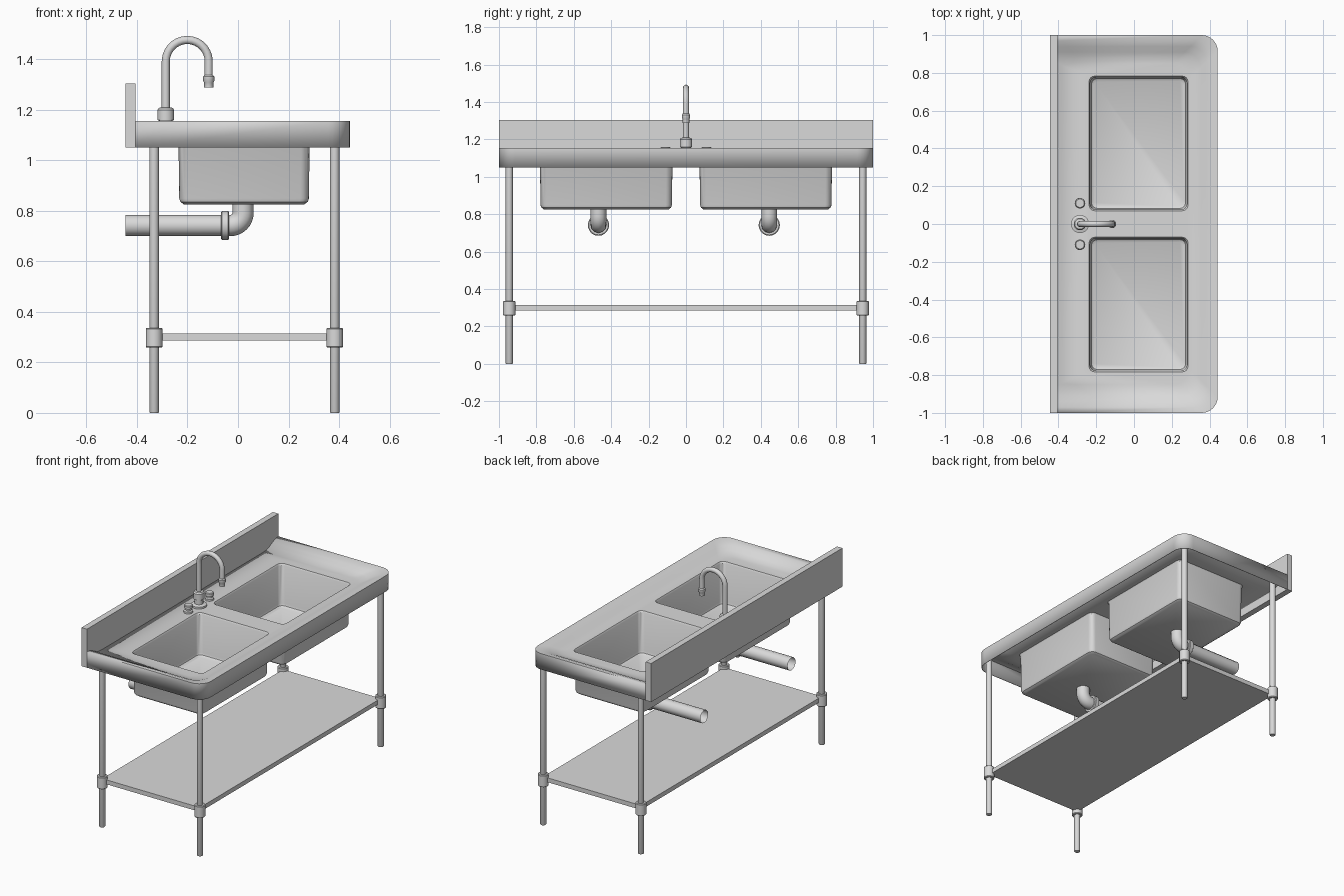
import bpy
import bmesh
from math import sin, cos, pi, radians
from mathutils import Matrix, Vector

cube = bpy.data.objects.get("Cube")
if cube:
    bpy.data.objects.remove(cube, do_unlink=True)

steel = bpy.data.materials.new("brushed_steel")
steel.use_nodes = True
GREY = (0.7, 0.7, 0.7, 1)
steel.diffuse_color = GREY
steel.node_tree.nodes["Principled BSDF"].inputs["Base Color"].default_value = GREY


def activate(obj):
    bpy.ops.object.select_all(action='DESELECT')
    obj.select_set(True)
    bpy.context.view_layer.objects.active = obj


def finish(name, bm, smooth=True):
    mesh = bpy.data.meshes.new(name)
    bm.to_mesh(mesh)
    bm.free()
    mesh.materials.append(steel)
    obj = bpy.data.objects.new(name, mesh)
    bpy.context.collection.objects.link(obj)
    if smooth:
        activate(obj)
        bpy.ops.object.shade_smooth_by_angle(angle=radians(35))
    return obj


def box(name, lo, hi):
    lo, hi = Vector(lo), Vector(hi)
    bm = bmesh.new()
    bmesh.ops.create_cube(bm, size=1, matrix=Matrix.Translation((lo + hi) / 2)
                          @ Matrix.Diagonal((*(hi - lo), 1)))
    return finish(name, bm, False)


def strip(bm, a, b, closed):
    """Join two rows of vertices with quads."""
    n = len(a)
    for i in range(n if closed else n - 1):
        j = (i + 1) % n
        bm.faces.new((a[i], a[j], b[j], b[i]))


def lathe(name, profile, place, sides=20):
    """Turn a (radius, height) profile about z, cap it, then place it."""
    bm = bmesh.new()
    rows = [[bm.verts.new((r * cos(2 * pi * k / sides), r * sin(2 * pi * k / sides), z))
             for k in range(sides)] for r, z in profile]
    for a, b in zip(rows, rows[1:]):
        strip(bm, a, b, True)
    bm.faces.new(rows[0][::-1])
    bm.faces.new(rows[-1])
    if not isinstance(place, Matrix):
        place = Matrix.Translation(place)
    bm.transform(place)
    return finish(name, bm)


def tube(name, points, radius, caps):
    curve = bpy.data.curves.new(name, 'CURVE')
    curve.dimensions = '3D'
    curve.bevel_depth = radius
    curve.bevel_resolution = 4
    curve.use_fill_caps = caps
    spline = curve.splines.new('POLY')
    spline.points.add(len(points) - 1)
    for p, co in zip(spline.points, points):
        p.co = (*co, 1)
    obj = bpy.data.objects.new(name, curve)
    bpy.context.collection.objects.link(obj)
    activate(obj)
    bpy.ops.object.convert(target='MESH')
    obj = bpy.context.object
    obj.data.materials.clear()
    obj.data.materials.append(steel)
    bpy.ops.object.shade_smooth_by_angle(angle=radians(40))


def arc(cx, cy, r, start, end, steps):
    return [(cx + r * cos(radians(start + (end - start) * i / steps)),
             cy + r * sin(radians(start + (end - start) * i / steps)))
            for i in range(steps + 1)]


# Counter: skirt, dished rim, deck and both basins as one pressed sheet
BACK, FRONT, END = -0.405, 0.443, 1.0
DECK = 1.11


def counter_row(bm, d, z, r=0.085):
    x, y = FRONT - d - r, END - d - r
    pts = [(BACK, d - END)] + arc(x, -y, r, -90, 0, 8) + arc(x, y, r, 0, 90, 8) + [(BACK, END - d)]
    return [bm.verts.new((*p, z)) for p in pts]


def basin_row(bm, y0, y1, d, z, r=0.03):
    x0, x1, y0, y1 = -0.238 + d + r, 0.286 - d - r, y0 + d + r, y1 - d - r
    pts = (arc(x1, y1, r, 0, 90, 4) + arc(x0, y1, r, 90, 180, 4)
           + arc(x0, y0, r, 180, 270, 4) + arc(x1, y0, r, 270, 360, 4))
    return [bm.verts.new((*p, z)) for p in pts]


def loop_edges(bm, row):
    edges = []
    for a, b in zip(row, row[1:] + row[:1]):
        edges.append(bm.edges.get((a, b)) or bm.edges.new((a, b)))
    return edges


bm = bmesh.new()
rim = [(0, 1.05), (0, 1.155), (0.03, 1.151), (0.06, 1.14), (0.09, 1.124), (0.12, 1.113), (0.15, DECK)]
rows = [counter_row(bm, d, z) for d, z in rim]
for a, b in zip(rows, rows[1:]):
    strip(bm, a, b, False)
border = loop_edges(bm, rows[-1])
for y0, y1 in ((-0.783, -0.07), (0.07, 0.783)):
    section = [(0, DECK), (0.006, 1.1), (0.009, 0.85), (0.013, 0.838), (0.024, 0.83)]
    rows = [basin_row(bm, y0, y1, d, z) for d, z in section]
    for a, b in zip(rows, rows[1:]):
        strip(bm, a, b, True)
    bm.faces.new(rows[-1])
    border += loop_edges(bm, rows[0])
bmesh.ops.triangle_fill(bm, edges=border, use_beauty=True, normal=(0, 0, 1))
bmesh.ops.recalc_face_normals(bm, faces=bm.faces)
floor = min(bm.faces, key=lambda f: f.calc_center_median().z)
if floor.normal.z < 0:
    bmesh.ops.reverse_faces(bm, faces=bm.faces)
counter = finish("counter_with_basins", bm)
sheet = counter.modifiers.new("sheet_thickness", 'SOLIDIFY')
sheet.thickness = 0.004
sheet.offset = -1

box("backsplash", (-0.445, -END, 1.05), (BACK, END, 1.305))

# Frame: legs, shelf clamps and lower shelf
LEG_X, LEG_Y = (-0.332, 0.383), (-0.945, 0.945)
for x in LEG_X:
    for y in LEG_Y:
        where = ("front" if x > 0 else "back") + ("_far" if y > 0 else "_near")
        lathe(where + "_leg", [(0.017, 0), (0.019, 0.004), (0.019, 1.12)], (x, y, 0), 16)
        lathe(where + "_clamp", [(0.03, 0.258), (0.033, 0.262), (0.033, 0.333), (0.03, 0.337)],
              (x, y, 0), 16)
box("shelf", (LEG_X[0], LEG_Y[0], 0.286), (LEG_X[1], LEG_Y[1], 0.315))

# Drains: elbow running back to an open waste pipe, with a coupling
for side, y in (("near", -0.468), ("far", 0.445)):
    bend = arc(-0.03, 0.792, 0.05, 0, -90, 8)
    path = [(0.02, 0.835)] + bend + [(-0.445, 0.742)]
    tube(side + "_drain_pipe", [(x, y, z) for x, z in path], 0.042, False)
    turn = Matrix.Translation((-0.067, y, 0.742)) @ Matrix.Rotation(pi / 2, 4, 'Y')
    lathe(side + "_drain_coupling", [(0.052, 0), (0.057, 0.004), (0.057, 0.028), (0.052, 0.032)], turn)

# Faucet: stepped base, gooseneck spout, nozzle and two knobs
TAP_X = -0.286
lathe("faucet_base", [(0.048, 0), (0.048, 0.012), (0.026, 0.018), (0.026, 0.046), (0.033, 0.05),
                      (0.033, 0.09), (0.027, 0.098), (0.018, 0.1)], (TAP_X, 0, DECK))
neck = [(TAP_X, 1.15)] + arc(TAP_X + 0.085, 1.392, 0.085, 180, 0, 14) + [(TAP_X + 0.17, 1.32)]
tube("faucet_spout", [(x, 0, z) for x, z in neck], 0.016, True)
lathe("faucet_nozzle", [(0.018, 1.288), (0.018, 1.308), (0.022, 1.314), (0.022, 1.332), (0.017, 1.338)],
      (TAP_X + 0.17, 0, 0))
for side, y in (("near", -0.11), ("far", 0.11)):
    lathe(side + "_knob", [(0.028, 0), (0.028, 0.012), (0.018, 0.016), (0.018, 0.026), (0.027, 0.03),
                           (0.027, 0.046), (0.022, 0.05)], (TAP_X, y, DECK))
